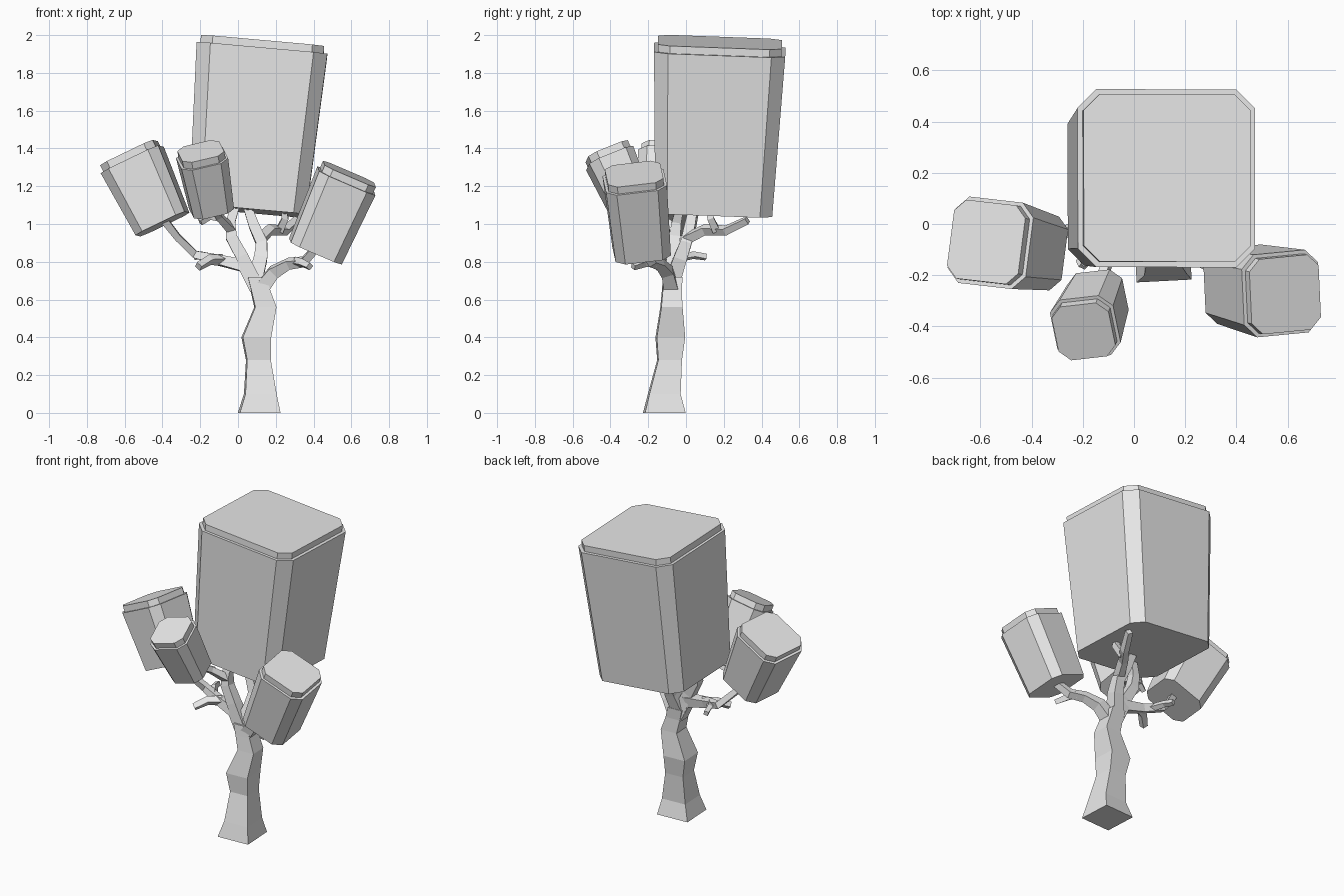
import bpy, bmesh, math
from mathutils import Vector, Matrix

if "Cube" in bpy.data.objects:
    bpy.data.objects.remove(bpy.data.objects["Cube"], do_unlink=True)

grey = bpy.data.materials.new("light_grey")
grey.use_nodes = True
grey.diffuse_color = (0.8, 0.8, 0.8, 1)
grey.node_tree.nodes["Principled BSDF"].inputs["Base Color"].default_value = grey.diffuse_color
UP = Vector((0, 0, 1))


def loft(name, rings):
    """Join equal rings of points into a closed, flat-shaded solid."""
    bm = bmesh.new()
    loops = [[bm.verts.new(p) for p in ring] for ring in rings]
    n = len(loops[0])
    for low, high in zip(loops, loops[1:]):
        for i in range(n):
            j = (i + 1) % n
            bm.faces.new((low[i], low[j], high[j], high[i]))
    bm.faces.new(loops[0][::-1])
    bm.faces.new(loops[-1])
    bmesh.ops.recalc_face_normals(bm, faces=bm.faces)
    mesh = bpy.data.meshes.new(name)
    bm.to_mesh(mesh)
    bm.free()
    mesh.materials.append(grey)
    obj = bpy.data.objects.new(name, mesh)
    bpy.context.collection.objects.link(obj)
    return obj


def octagon(width, cut, z):
    """Square outline with cut corners."""
    a, b = width / 2, width / 2 - cut
    return [Vector((x, y, z)) for x, y in
            ((a, -b), (a, b), (b, a), (-b, a), (-a, b), (-a, -b), (-b, -a), (b, -a))]


def crown(name, base, top, width, base_width, yaw, ledge, cap=0.04):
    """Tapered leaf block with cut corners and a stepped-in cap."""
    base, axis = Vector(base), Vector(top) - Vector(base)
    h = axis.length
    cut = 0.035 + 0.055 * width
    inner = width - 2 * ledge
    rings = [octagon(base_width, cut * base_width / width, 0),
             octagon(width, cut, h - cap),
             octagon(inner, cut - ledge * 0.5, h - cap),
             octagon(inner, cut - ledge * 0.5, h)]
    turn = UP.rotation_difference(axis).to_matrix() @ Matrix.Rotation(math.radians(yaw), 3, 'Z')
    loft(name, [[base + turn @ p for p in ring] for ring in rings])


def limb(name, path, level=False, yaw=0.0):
    """Four-sided tapering limb through (x, y, z, thickness) points."""
    pts = [Vector(p[:3]) for p in path]
    spin = Matrix.Rotation(math.radians(yaw), 3, 'Z')
    rings = []
    for i, p in enumerate(pts):
        tangent = pts[min(i + 1, len(pts) - 1)] - pts[max(i - 1, 0)]
        turn = spin if level else UP.rotation_difference(tangent).to_matrix() @ spin
        r = path[i][3] / 2
        rings.append([p + turn @ Vector((sx * r, sy * r, 0))
                      for sx, sy in ((-1, -1), (1, -1), (1, 1), (-1, 1))])
    loft(name, rings)


# Leaf blocks
crown("main_crown", (0.05, 0.147, 1.07), (0.13, 0.18, 1.962), 0.695, 0.62, 0, 0.02)
crown("right_crown", (-0.40, -0.105, 1.00), (-0.577, -0.07, 1.375), 0.34, 0.29, -7, 0.015)
crown("left_crown", (0.41, -0.235, 0.855), (0.59, -0.275, 1.265), 0.325, 0.295, 4, 0.015)
crown("front_crown", (-0.14, -0.285, 1.08), (-0.197, -0.42, 1.385), 0.255, 0.22, 9, 0.013)

# Trunk
limb("trunk", [(0.112, -0.115, 0, 0.215), (0.118, -0.115, 0.10, 0.165),
               (0.108, -0.087, 0.28, 0.125), (0.097, -0.083, 0.40, 0.15),
               (0.145, -0.077, 0.56, 0.112), (0.118, -0.075, 0.65, 0.10),
               (0.10, -0.07, 0.72, 0.10)], level=True, yaw=3)

# Branches
limb("right_branch", [(0.10, -0.07, 0.66, 0.08), (0.03, -0.07, 0.78, 0.07),
                      (-0.11, -0.05, 0.81, 0.05), (-0.23, -0.01, 0.84, 0.04),
                      (-0.32, -0.06, 0.93, 0.035), (-0.39, -0.10, 1.02, 0.04)])
limb("right_front_twig", [(-0.08, -0.055, 0.81, 0.045), (-0.15, -0.10, 0.81, 0.04),
                          (-0.21, -0.16, 0.775, 0.035)])
limb("right_back_twig", [(-0.15, -0.04, 0.82, 0.035), (-0.20, 0.04, 0.835, 0.03),
                         (-0.22, 0.105, 0.825, 0.028)])
limb("front_branch", [(0.08, -0.07, 0.70, 0.08), (0.02, -0.07, 0.83, 0.065),
                      (-0.035, -0.06, 0.93, 0.06), (-0.04, -0.05, 1.01, 0.05),
                      (-0.01, -0.03, 1.10, 0.04)])
limb("front_twig", [(-0.035, -0.06, 0.97, 0.045), (-0.10, -0.14, 1.04, 0.035),
                    (-0.14, -0.25, 1.10, 0.035)])
limb("front_side_twig", [(-0.09, -0.12, 1.03, 0.035), (-0.15, -0.13, 1.04, 0.03),
                         (-0.20, -0.15, 1.01, 0.028)])
limb("middle_branch", [(0.09, -0.07, 0.70, 0.08), (0.12, -0.03, 0.82, 0.07),
                       (0.125, 0.0, 0.90, 0.06), (0.085, 0.02, 0.99, 0.055),
                       (0.05, 0.04, 1.09, 0.045)])
limb("back_branch", [(0.12, 0.0, 0.92, 0.05), (0.17, 0.10, 0.97, 0.045),
                     (0.25, 0.21, 0.965, 0.04), (0.31, 0.325, 1.02, 0.035)])
limb("back_twig", [(0.22, 0.16, 0.965, 0.04), (0.25, 0.13, 1.03, 0.035),
                   (0.24, 0.12, 1.09, 0.03)])
limb("left_branch", [(0.11, -0.075, 0.64, 0.08), (0.19, -0.10, 0.745, 0.065),
                     (0.27, -0.14, 0.79, 0.05), (0.35, -0.18, 0.80, 0.045),
                     (0.41, -0.23, 0.87, 0.04)])
limb("left_twig", [(0.31, -0.16, 0.80, 0.04), (0.34, -0.22, 0.795, 0.035),
                   (0.38, -0.28, 0.775, 0.03)])
